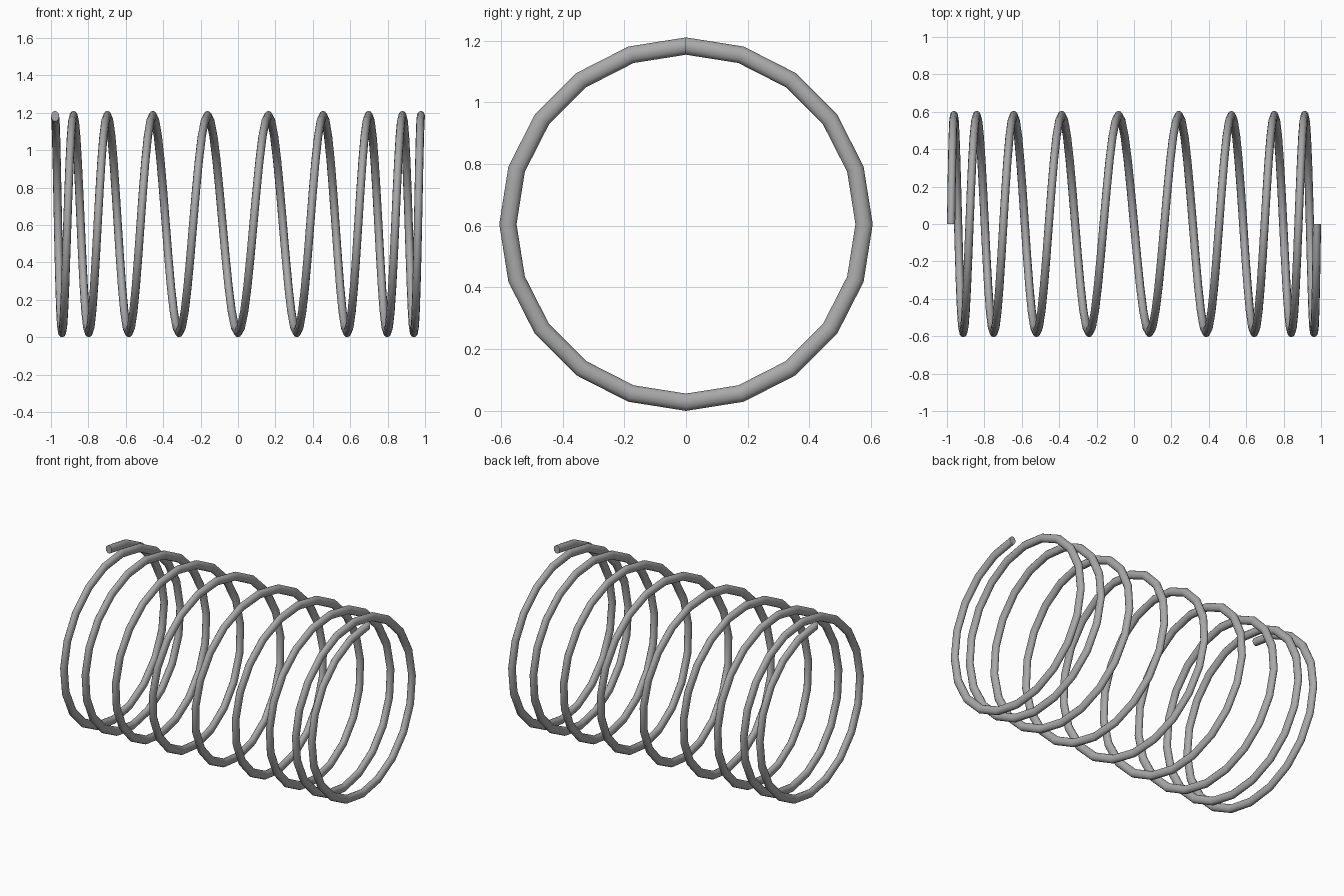
import bpy
import bmesh
from math import sin, cos, pi

cube = bpy.data.objects.get("Cube")
if cube:
    bpy.data.objects.remove(cube, do_unlink=True)

TURNS, STEPS, SIDES = 9, 20, 12
COIL_R = 0.577              # radius of the coil's centre line
WIRE_R, WIRE_X = 0.028, 0.022   # wire half thickness, radial and along x
CENTRE_Z = COIL_R + WIRE_R


def along(t):
    """Position along the axis: coils bunch up towards both ends."""
    s = abs(t)
    x = 1.51 * s - 0.42 * s**2 - 0.112 * s**4
    return x if t >= 0 else -x


# Steel material
steel = bpy.data.materials.new("grey steel")
steel.use_nodes = True
colour = (0.4, 0.4, 0.4, 1)
steel.diffuse_color = colour
steel.node_tree.nodes["Principled BSDF"].inputs["Base Color"].default_value = colour

# Wire rings swept along the helix
bm = bmesh.new()
rings = []
count = TURNS * STEPS
for i in range(count + 1):
    turn = 2 * pi * i / STEPS
    x = along(2 * i / count - 1)
    ring = []
    for k in range(SIDES):
        a = 2 * pi * k / SIDES
        r = COIL_R + WIRE_R * cos(a)
        ring.append(bm.verts.new((x + WIRE_X * sin(a), r * sin(turn), CENTRE_Z + r * cos(turn))))
    rings.append(ring)

# Smooth wire walls
for lower, upper in zip(rings, rings[1:]):
    for k in range(SIDES):
        n = (k + 1) % SIDES
        bm.faces.new((lower[k], lower[n], upper[n], upper[k])).smooth = True

# Flat cut ends
for ring in (rings[0], rings[-1]):
    cap = bm.faces.new(ring)
    for edge in cap.edges:
        edge.smooth = False

bmesh.ops.recalc_face_normals(bm, faces=bm.faces)
mesh = bpy.data.meshes.new("coil_spring")
bm.to_mesh(mesh)
bm.free()
mesh.materials.append(steel)
spring = bpy.data.objects.new("coil_spring", mesh)
bpy.context.collection.objects.link(spring)
